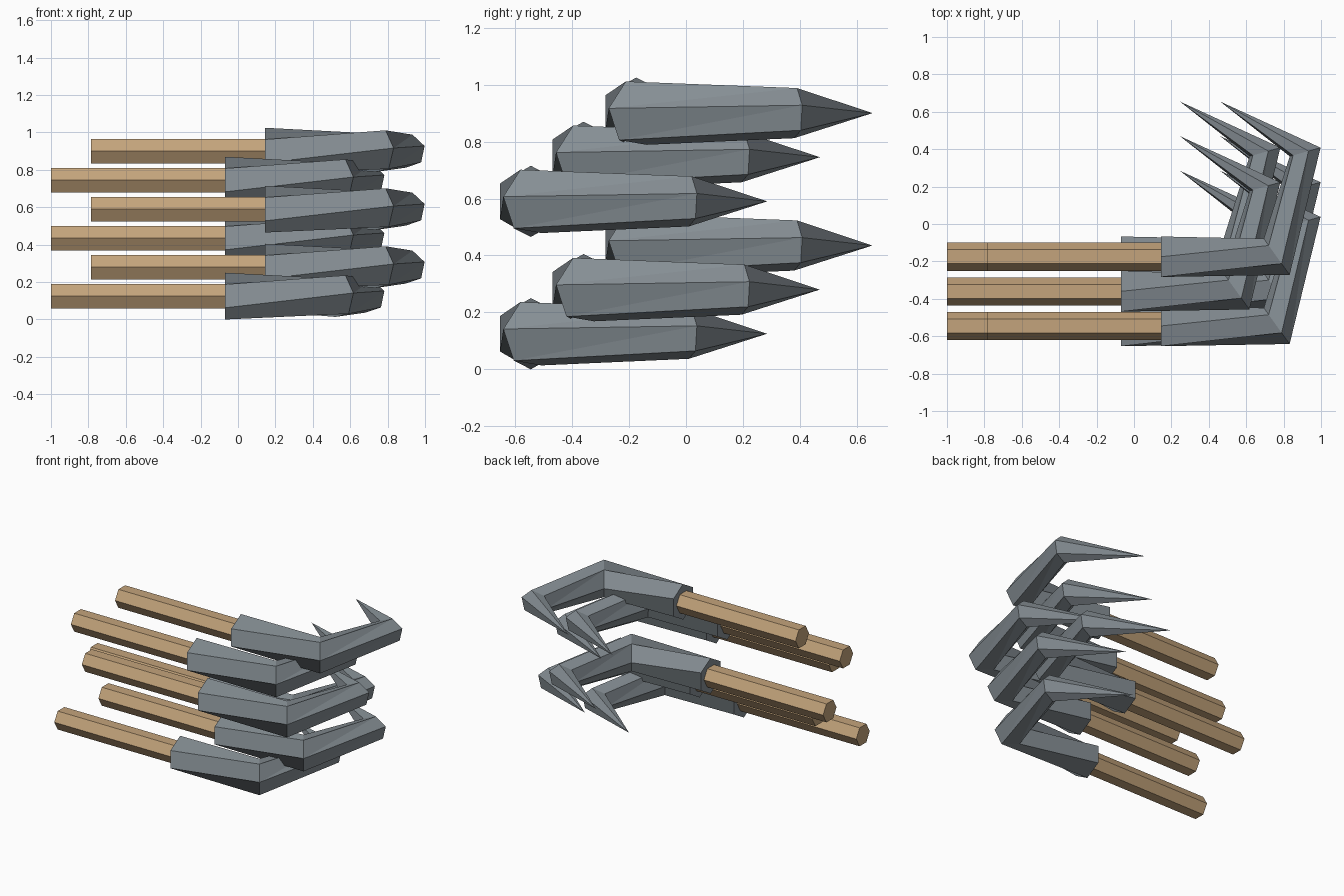
import bpy, bmesh
from math import cos, sin, radians
from mathutils import Vector

SIDES = 6
old = bpy.data.objects.get("Cube")
if old:
    bpy.data.objects.remove(old, do_unlink=True)


def material(name, color):
    m = bpy.data.materials.new(name)
    m.use_nodes = True
    m.diffuse_color = color
    m.node_tree.nodes["Principled BSDF"].inputs["Base Color"].default_value = color
    return m


steel = material("grey_steel", (0.235, 0.27, 0.295, 1))
wood = material("tan_wood", (0.55, 0.37, 0.2, 1))


def ring(bm, center, outward, radius, turn):
    """Six-sided section spanned by the outward direction and z."""
    out, up = Vector(outward).normalized(), Vector((0, 0, 1))
    verts = []
    for i in range(SIDES):
        a = radians(turn + 360 / SIDES * i)
        verts.append(bm.verts.new(Vector(center) + radius * (cos(a) * out + sin(a) * up)))
    return verts


def bridge(bm, a, b, split=False):
    for i in range(SIDES):
        j = (i + 1) % SIDES
        if split:
            bm.faces.new((a[i], a[j], b[j]))
            bm.faces.new((a[i], b[j], b[i]))
        else:
            bm.faces.new((a[i], a[j], b[j], b[i]))


def finish(bm, name, mat, location):
    bmesh.ops.recalc_face_normals(bm, faces=bm.faces)
    mesh = bpy.data.meshes.new(name)
    bm.to_mesh(mesh)
    bm.free()
    mesh.materials.append(mat)
    obj = bpy.data.objects.new(name, mesh)
    obj.location = location
    bpy.context.collection.objects.link(obj)


def handle(name, location):
    bm = bmesh.new()
    ends = [ring(bm, (x, 0, 0), (0, -1, 0), 0.075, 0) for x in (-0.785, 0.2)]
    bridge(bm, *ends)
    for end in ends:
        bm.faces.new(end)
    finish(bm, name, wood, location)


def claw(name, location):
    # Socket, two mitred bends with a slight twist, then a sharp point
    bm = bmesh.new()
    socket = ring(bm, (0.145, 0, 0), (0, -1, 0), 0.125, -30)
    elbow = ring(bm, (0.763, 0, 0), (0.58, -0.81, 0), 0.12, 8)
    knuckle = ring(bm, (0.915, 0.56, 0), (0.96, 0.27, 0), 0.09, 18)
    tip = bm.verts.new((0.46, 0.83, 0))
    bm.faces.new(socket)
    bridge(bm, socket, elbow)
    bridge(bm, elbow, knuckle, split=True)
    for i in range(SIDES):
        bm.faces.new((knuckle[i], knuckle[(i + 1) % SIDES], tip))
    finish(bm, name, steel, location)


# Stack of six hooks, staggered sideways and in depth
for i in range(6):
    place = (-0.215 * (i % 2), -0.175 - 0.185 * (i % 3), 0.9 - 0.155 * i)
    handle(f"handle_{i + 1}", place)
    claw(f"claw_{i + 1}", place)
